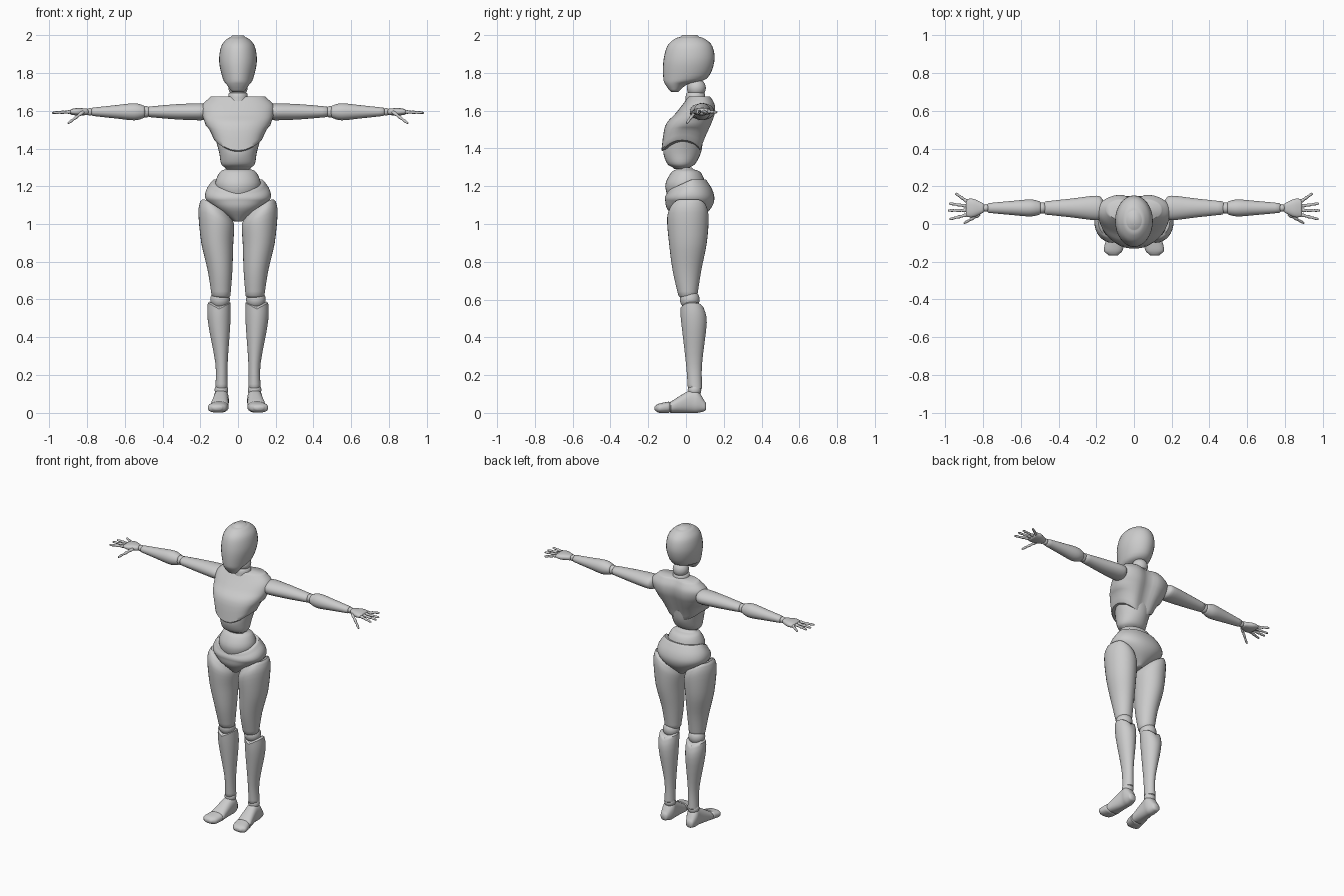
import bpy, bmesh
from math import sin, cos, pi, exp, copysign
from mathutils import Matrix, Vector

default_cube = bpy.data.objects.get("Cube")
if default_cube:
    bpy.data.objects.remove(default_cube)

GREY = (.6, .6, .6, 1)
grey_material = bpy.data.materials.new("matte_grey")
grey_material.use_nodes = True
grey_material.diffuse_color = GREY
grey_material.node_tree.nodes["Principled BSDF"].inputs["Base Color"].default_value = GREY

ARM_Y, ARM_Z = .085, 1.595


def finish(name, bm):
    """Turn a bmesh into a smooth shaded grey object."""
    bmesh.ops.recalc_face_normals(bm, faces=bm.faces)
    mesh = bpy.data.meshes.new(name)
    bm.to_mesh(mesh)
    bm.free()
    mesh.materials.append(grey_material)
    part = bpy.data.objects.new(name, mesh)
    bpy.context.collection.objects.link(part)
    bpy.ops.object.select_all(action='DESELECT')
    part.select_set(True)
    bpy.context.view_layer.objects.active = part
    bpy.ops.object.shade_smooth_by_angle(angle=.8)


def smooth_rows(rows, steps):
    """Fill in sections between the given ones along a smooth curve."""
    filled = []
    last = len(rows) - 1
    for i in range(last):
        before, start, end, after = rows[max(i - 1, 0)], rows[i], rows[i + 1], rows[min(i + 2, last)]
        for step in range(steps):
            t = step / steps
            ease = t * t * (3 - 2 * t)
            leave, arrive = t * (1 - t) ** 2 / 2, t * t * (t - 1) / 2
            filled.append([b + (c - b) * ease + (c - a) * leave + (d - b) * arrive
                           for a, b, c, d in zip(before, start, end, after)])
    return filled + [list(rows[last])]


def rim(row, neighbour, size):
    """A slightly smaller section just past an end, to soften its edge."""
    position, low, high, near, far = row
    outward = copysign(size, position - neighbour[0])
    return [position + outward, low + size, high - size, near + size, far - size]


def rounded(value, power):
    return copysign(abs(value) ** (2 / power), value)


def loft(name, axis, rows, warp=None, power=2, side=1, place=Matrix(), segments=32, steps=4, lip=.006):
    """Skin oval sections: position on the axis, then low and high on each other axis."""
    rows = smooth_rows(rows, steps)
    rows = [rim(rows[0], rows[1], lip)] + rows + [rim(rows[-1], rows[-2], lip)]
    across, along = [k for k in range(3) if k != axis]
    bm = bmesh.new()
    rings = []
    for position, low, high, near, far in rows:
        ring = []
        for k in range(segments):
            angle = 2 * pi * k / segments
            point = Vector()
            point[axis] = position
            point[across] = (low + high + (high - low) * rounded(cos(angle), power)) / 2
            point[along] = (near + far + (far - near) * rounded(sin(angle), power)) / 2
            if warp:
                warp(point)
            point = place @ point
            point.x *= side
            ring.append(bm.verts.new(point))
        rings.append(ring)
    for ring, following in zip(rings, rings[1:]):
        for k in range(segments):
            bm.faces.new((ring[k], ring[k - 1], following[k - 1], following[k]))
    bm.faces.new(rings[0])
    bm.faces.new(rings[-1])
    finish(name, bm)


def ball(name, centre, radius, flatness=1):
    bm = bmesh.new()
    size = Vector((radius, radius, radius * flatness))
    bmesh.ops.create_uvsphere(bm, u_segments=32, v_segments=16, radius=1,
                              matrix=Matrix.LocRotScale(Vector(centre), None, size))
    finish(name, bm)


def upright(*rows):
    """Left-right symmetric sections: height, half width, front, back."""
    return [(height, -half, half, front, back) for height, half, front, back in rows]


def arm_rows(*rows):
    """Sections centred on the arm line: distance out, half depth, half height."""
    return [(x, ARM_Y - depth, ARM_Y + depth, ARM_Z - height, ARM_Z + height)
            for x, depth, height in rows]


def ramp(value, low, high):
    return max(0, min(1, (value - low) / (high - low)))


def chest_shape(point):
    """Arch the lower edge over the sides and press in the spine."""
    point.z += 4 * point.x ** 2 * ramp(point.z, 1.52, 1.38)
    point.y -= .025 * exp(-(point.x / .05) ** 2) * ramp(point.y, .06, .1)


def pelvis_shape(point):
    """Dip the upper edge at the front."""
    point.z -= .06 * ramp(point.y, .03, -.1) * ramp(point.z, 1.12, 1.22)


def thigh_shape(point):
    """Slant the top up towards the hip."""
    point.z += .65 * min(.06, point.x - .11) * ramp(point.z, .9, 1.07)


def shin_shape(point):
    """Notch the top under the knee."""
    point.z += .6 * (abs(point.x - .1) - .02) * ramp(point.z, .45, .57)


def finger(name, base, direction, length, side):
    """A tapering digit pinched at its two knuckles."""
    rows = []
    for k in range(13):
        t = k / 12
        radius = (.009 - .003 * t) * (1 - .15 * cos(6 * pi * t))
        rows.append((t * length, -radius, radius, -radius, radius))
    turn = Vector(direction).to_track_quat('Z', 'Y').to_matrix().to_4x4()
    loft(name, 2, rows, side=side, place=Matrix.Translation(base) @ turn,
         segments=12, steps=2, lip=.002)


# Head and neck
loft("head", 2, upright(
    (1.71, .04, -.09, -.03), (1.74, .06, -.11, .01), (1.77, .08, -.12, .11), (1.86, .1, -.12, .15),
    (1.94, .09, -.1, .14), (1.98, .06, -.06, .1), (1.99, .04, -.03, .07)), lip=.01)
ball("neck_joint", (0, .055, 1.72), .05)
loft("neck", 2, upright((1.6, .06, -.01, .11), (1.69, .05, 0, .1)))

# Torso
loft("chest", 2, upright(
    (1.39, .13, -.13, .09), (1.52, .17, -.11, .14), (1.58, .19, -.06, .16),
    (1.63, .19, -.02, .16), (1.67, .15, .01, .14)), chest_shape, power=2.3, segments=48)
loft("waist", 2, upright(
    (1.3, .07, -.07, .02), (1.32, .09, -.1, .05), (1.38, .1, -.12, .08), (1.45, .12, -.11, .09)), lip=.01)
loft("belly", 2, upright(
    (1.1, .07, -.08, .06), (1.2, .12, -.11, .1), (1.27, .1, -.08, .08), (1.29, .07, -.05, .04)), lip=.01)
loft("pelvis", 2, upright(
    (1.02, .03, -.05, .07), (1.08, .12, -.1, .13), (1.13, .17, -.11, .15), (1.18, .17, -.11, .14),
    (1.23, .14, -.1, .11)), pelvis_shape, power=2.2, segments=48)

for label, side in (("left_", 1), ("right_", -1)):
    # Leg
    loft(label + "thigh", 2, [
        (.62, .04, .14, -.04, .06), (.75, .03, .16, -.07, .08), (.9, .025, .195, -.09, .11),
        (1.03, .02, .21, -.1, .12), (1.08, .03, .2, -.08, .11)], thigh_shape, side=side, lip=.01)
    ball(label + "knee", (.095 * side, .02, .6), .052)
    loft(label + "shin", 2, [
        (.13, .055, .12, .01, .085), (.26, .055, .12, 0, .085), (.48, .04, .16, -.025, .11),
        (.56, .04, .16, -.03, .095)], shin_shape, side=side, lip=.01)
    ball(label + "ankle", (.088 * side, .045, .12), .036)
    loft(label + "foot", 1, [
        (.1, .07, .12, .01, .06), (.06, .05, .13, 0, .12), (.02, .05, .13, 0, .12),
        (-.08, .05, .15, 0, .06)], power=2.4, side=side)
    loft(label + "toes", 1, [
        (-.09, .05, .15, 0, .06), (-.14, .06, .16, 0, .05), (-.16, .08, .14, .01, .04)],
        power=2.4, side=side)

    # Arm
    loft(label + "upper_arm", 0, arm_rows(
        (.17, .05, .04), (.2, .065, .045), (.33, .05, .04), (.47, .035, .028)), side=side)
    ball(label + "elbow", (.488 * side, ARM_Y, ARM_Z), .03)
    loft(label + "forearm", 0, arm_rows(
        (.5, .035, .033), (.55, .045, .045), (.65, .037, .035), (.77, .026, .022)), side=side)
    ball(label + "wrist", (.785 * side, ARM_Y, ARM_Z), .02)
    loft(label + "palm", 0, arm_rows(
        (.8, .025, .017), (.85, .048, .02), (.885, .048, .015)), power=2.4, side=side)

    # Digits fan out from the palm
    for k, (digit, spread, length) in enumerate((
            ("index", -.25, .1), ("middle", 0, .105), ("ring", .15, .1), ("little", .7, .08))):
        finger(label + digit + "_finger", (.88, .05 + .022 * k, ARM_Z), (1, spread, -.05), length, side)
    finger(label + "thumb", (.82, .05, ARM_Z), (.08, -.045, -.06), .11, side)
